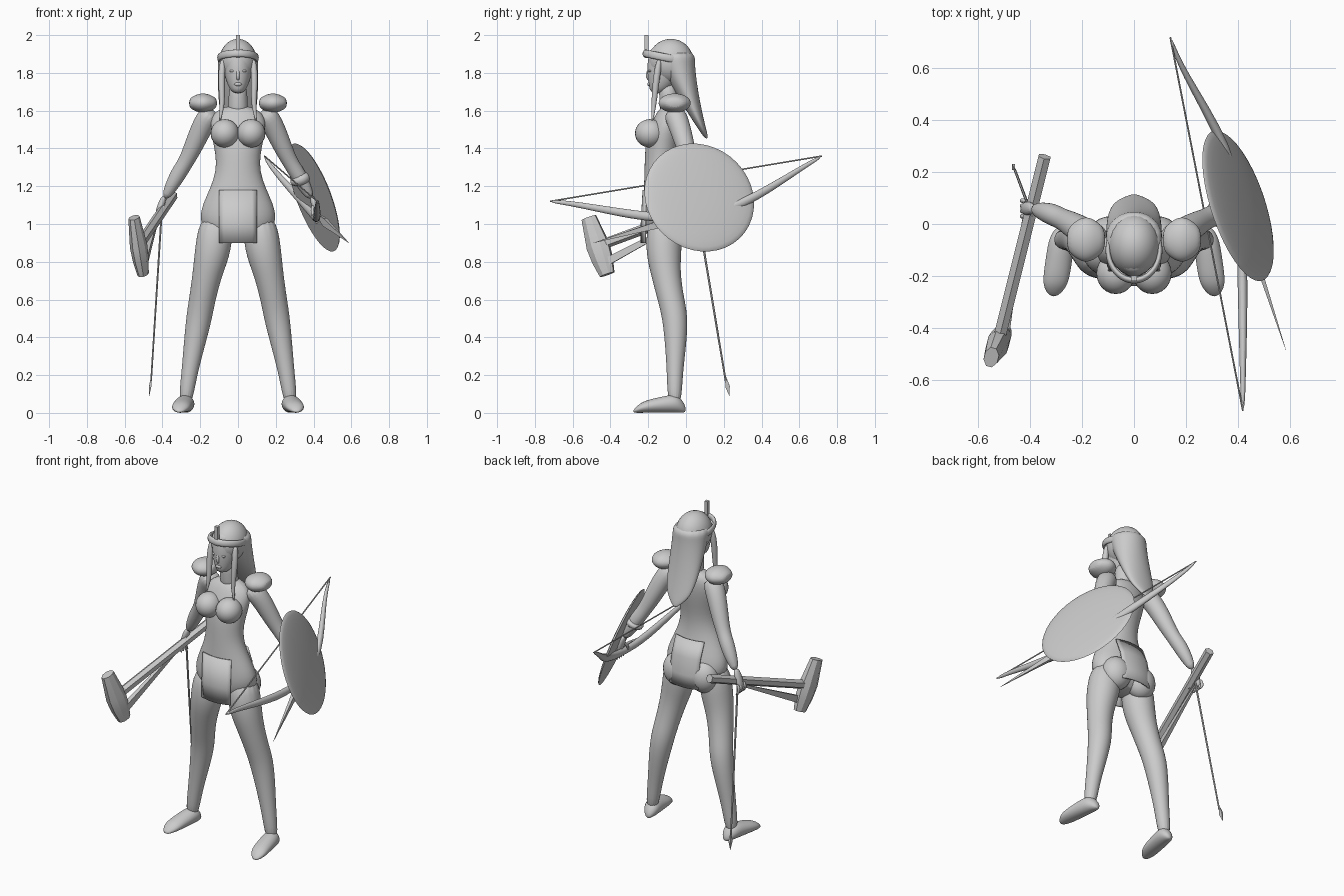
import bpy
import bmesh
import math
from mathutils import Vector

default_cube = bpy.data.objects.get("Cube")
if default_cube:
    bpy.data.objects.remove(default_cube, do_unlink=True)

shade = .6
grey = bpy.data.materials.new("plain_grey")
grey.use_nodes = True
grey.diffuse_color = (shade, shade, shade, 1)
for node in grey.node_tree.nodes:
    if node.type == 'BSDF_PRINCIPLED':
        node.inputs["Base Color"].default_value = grey.diffuse_color

X, Y, Z = Vector((1, 0, 0)), Vector((0, 1, 0)), Vector((0, 0, 1))


def finish(name, bm, subdivisions=0, sharp_angle=50):
    """Turn a bmesh into a smooth-shaded grey object."""
    bmesh.ops.recalc_face_normals(bm, faces=bm.faces)
    mesh = bpy.data.meshes.new(name)
    bm.to_mesh(mesh)
    bm.free()
    mesh.materials.append(grey)
    mesh.shade_smooth()
    mesh.set_sharp_from_angle(angle=math.radians(sharp_angle))
    part = bpy.data.objects.new(name, mesh)
    bpy.context.collection.objects.link(part)
    if subdivisions:
        modifier = part.modifiers.new("smooth", 'SUBSURF')
        modifier.levels = modifier.render_levels = subdivisions
    return part


def loft(name, rings, sides=16, subdivisions=2, sharp_angle=50):
    """Skin elliptical rings given as (centre, first axis, second axis)."""
    bm = bmesh.new()
    loops = []
    for centre, first, second in rings:
        angles = [math.tau * (i + .5) / sides for i in range(sides)]
        loops.append([bm.verts.new(centre + first * math.cos(a) + second * math.sin(a)) for a in angles])
    for low, high in zip(loops, loops[1:]):
        for i in range(sides):
            bm.faces.new((low[i - 1], low[i], high[i], high[i - 1]))
    bm.faces.new(loops[0])
    bm.faces.new(loops[-1])
    return finish(name, bm, subdivisions, sharp_angle)


def stack(name, rows):
    """Central body form from horizontal ellipses (y, z, half width, half depth)."""
    return loft(name, [(Y * y + Z * z, X * width, Y * depth) for y, z, width, depth in rows])


def limb(name, points, side=1, flat=1, **options):
    """Round or flattened tube through points (x, y, z, radius)."""
    places = [Vector((side * x, y, z)) for x, y, z, radius in points]
    whole = (places[-1] - places[0]).normalized()
    reference = Y if abs(whole.z) > .8 else Z
    rings = []
    for i, place in enumerate(places):
        tangent = (places[min(i + 1, len(places) - 1)] - places[max(i - 1, 0)]).normalized()
        across = tangent.cross(reference).normalized()
        radius = points[i][-1]
        rings.append((place, across * radius * flat, tangent.cross(across) * radius))
    return loft(name, rings, **options)


def rod(name, points, sides=6, flat=1):
    """Hard-edged bar through a few points."""
    return limb(name, points, flat=flat, sides=sides, subdivisions=0, sharp_angle=20)


def ball(name, place, size):
    bm = bmesh.new()
    bmesh.ops.create_uvsphere(bm, u_segments=24, v_segments=16, radius=1)
    bmesh.ops.scale(bm, vec=size, verts=bm.verts)
    bmesh.ops.translate(bm, vec=place, verts=bm.verts)
    return finish(name, bm)


def panel(name, rows, bend):
    """Hanging cloth from rows (y, z), wrapped around the hips."""
    bm = bmesh.new()
    steps = [i / 4 for i in range(-4, 5)]
    grid = [[bm.verts.new((u * .1, y + bend * u * u, z)) for u in steps] for y, z in rows]
    for top, low in zip(grid, grid[1:]):
        for i in range(len(steps) - 1):
            bm.faces.new((top[i], top[i + 1], low[i + 1], low[i]))
    part = finish(name, bm)
    part.modifiers.new("thickness", 'SOLIDIFY').thickness = .008


# Torso, neck and loincloth
stack("torso", [(-.11, .9, .13, .08), (-.11, 1, .21, .12), (-.12, 1.1, .2, .11), (-.14, 1.28, .1, .08),
                (-.12, 1.45, .14, .1), (-.09, 1.57, .16, .08), (-.08, 1.63, .07, .05)])
limb("neck", [(0, -.08, 1.57, .06), (0, -.09, 1.65, .05), (0, -.1, 1.75, .05)])
panel("front_cloth", [(-.23, 1.18), (-.24, 1), (-.24, .9)], bend=.02)
panel("back_cloth", [(-.02, 1.2), (.02, 1.1), (.04, 1), (.04, .92)], bend=-.02)

# Head and face
stack("head", [(-.15, 1.69, .03, .04), (-.13, 1.74, .06, .07), (-.11, 1.82, .08, .1),
               (-.1, 1.9, .08, .1), (-.1, 1.95, .06, .08)])
limb("nose", [(0, -.19, 1.83, .01), (0, -.21, 1.78, .01), (0, -.19, 1.76, .01)], sides=8)
ball("lips", (0, -.195, 1.74), (.02, .01, .01))

# Helmet, tiara and long hair
ball("helmet", (0, -.08, 1.86), (.1, .12, .12))
bpy.ops.mesh.primitive_torus_add(major_segments=40, major_radius=.1, minor_radius=.01,
                                 location=(0, -.1, 1.88), rotation=(-.2, 0, 0))
tiara = bpy.context.object
tiara.name = "tiara"
tiara.scale = (1, 1.2, 2)
tiara.data.materials.append(grey)
tiara.data.shade_smooth()
rod("tiara_prong", [(0, -.21, 1.88, .015), (0, -.21, 2, .015)], sides=4)
hair = []
for step in range(9):
    t = step / 8
    width = .1 * math.sqrt(1 - t ** 4) + .01
    hair.append((Y * (.17 * t ** 1.3 - .06) + Z * (1.92 - .47 * t), X * width, Y * (.11 - .1 * t)))
loft("hair", hair)

for label, side in (("left", 1), ("right", -1)):
    ball(label + "_eye", (side * .03, -.19, 1.81), (.016, .01, .007))
    limb(label + "_front_lock", [(.08, -.14, 1.88, .02), (.09, -.16, 1.75, .02), (.08, -.17, 1.63, .015),
                                 (.1, -.18, 1.53, .003)], side, sides=8)
    ball(label + "_breast", (side * .07, -.19, 1.48), (.075, .08, .075))
    ball(label + "_buttock", (side * .09, -.05, .98), (.09, .08, .1))

    # Leg, then a foot whose outline and height follow a rounded curve
    limb(label + "_leg", [(.11, -.11, 1.05, .09), (.13, -.12, .87, .1), (.16, -.11, .75, .08),
                          (.19, -.08, .6, .07), (.21, -.05, .48, .07), (.26, -.06, .2, .04),
                          (.28, -.06, .04, .04)], side)
    foot = []
    for step in range(-4, 5):
        t = step / 4
        bulge = math.sqrt(1.1 - t ** 4)
        height = (.04 - .015 * t) * bulge
        foot.append((X * side * (.29 + .02 * t) - Y * (.14 + .14 * t) + Z * height,
                     X * .05 * bulge, Z * height))
    loft(label + "_foot", foot)

    # Arm, hand and fingers curled around a grip
    limb(label + "_arm", [(.13, -.07, 1.6, .06), (.18, -.04, 1.54, .06), (.24, 0, 1.4, .05),
                          (.28, .02, 1.32, .04), (.32, .04, 1.26, .045), (.39, .06, 1.13, .025)], side)
    limb(label + "_hand", [(.39, .06, 1.15, .02), (.41, .06, 1.09, .03), (.43, .06, 1.03, .02)], side, flat=.7)
    for finger in range(4):
        y = .03 + finger * .02
        limb(f"{label}_finger_{finger + 1}", [(.42, y, 1.07, .01), (.44, y, 1.03, .01), (.41, y, 1, .006)],
             side, sides=8)
    limb(label + "_thumb", [(.4, .05, 1.1, .01), (.39, .02, 1.07, .01), (.4, .01, 1.03, .006)], side, sides=8)

    # Flared shoulder guard
    guard = []
    for step in range(6):
        t = step / 5
        swell = .04 + .05 * math.sin(math.pi * t)
        guard.append((X * side * (.11 + .15 * t) - Y * .06 + Z * 1.64, Y * swell, Z * swell * .6))
    loft(label + "_shoulder_guard", guard)

# Bracer on the left forearm
limb("left_bracer", [(.32, .04, 1.26, .05), (.33, .04, 1.24, .06), (.34, .05, 1.21, .05)], subdivisions=1)

# Round shield, slightly domed
facing = Vector((1, .33, .38)).normalized()
shield_centre = Vector((.4, .07, 1.14))
dome = []
for step in range(8):
    slope = math.pi / 2 * step / 8
    dome.append((*(shield_centre + facing * .03 * math.sin(slope)), .304 * math.cos(slope)))
limb("shield", dome, sides=40, subdivisions=0)

# Bow with string, held in the left hand
upper_tip, lower_tip = (.14, .72, 1.36, .01), (.42, -.72, 1.12, .01)
limb("bow", [upper_tip, (.18, .6, 1.29, .015), (.37, .29, 1.09, .03), (.41, .05, 1.03, .02),
             (.42, -.2, 1.03, .03), (.42, -.6, 1.11, .015), lower_tip], sides=8, flat=.8)
rod("bow_string", [(*end[:3], .004) for end in (upper_tip, lower_tip)])

# Short blade in the left hand
rod("blade", [(.42, .06, 1.05, .01), (.46, -.1, 1.01, .03), (.587, -.49, .9, .001)], sides=4, flat=.5)

# Arrow in the right hand
rod("arrow_shaft", [(-.4, .05, 1.13, .006), (-.46, .21, .17, .005)])
rod("arrow_head", [(-.46, .21, .19, .004), (-.465, .22, .14, .017), (-.47, .23, .09, .001)], sides=4, flat=.5)

# War hammer: handle, brace and a block head that tapers to both ends
butt, collar = Vector((-.345, .26, 1.15)), Vector((-.515, -.42, .9))
rod("hammer_handle", [(*butt, .027), (*collar, .027)])
rod("hammer_brace", [(-.42, .05, 1.05, .01), (-.495, -.42, .8, .03)], sides=4, flat=.7)
forward = (collar - butt).normalized()
upward = Vector((-.05, -.1, .31)).normalized()
across = upward.cross(forward)
head_centre = collar + forward * .05
block = []
for t in (-1, -.5, 0, 1):
    taper = 1 - .35 * t * t
    block.append((head_centre + upward * .16 * t, forward * .065 * taper, across * .045 * taper))
loft("hammer_head", block, sides=8, subdivisions=0, sharp_angle=20)
